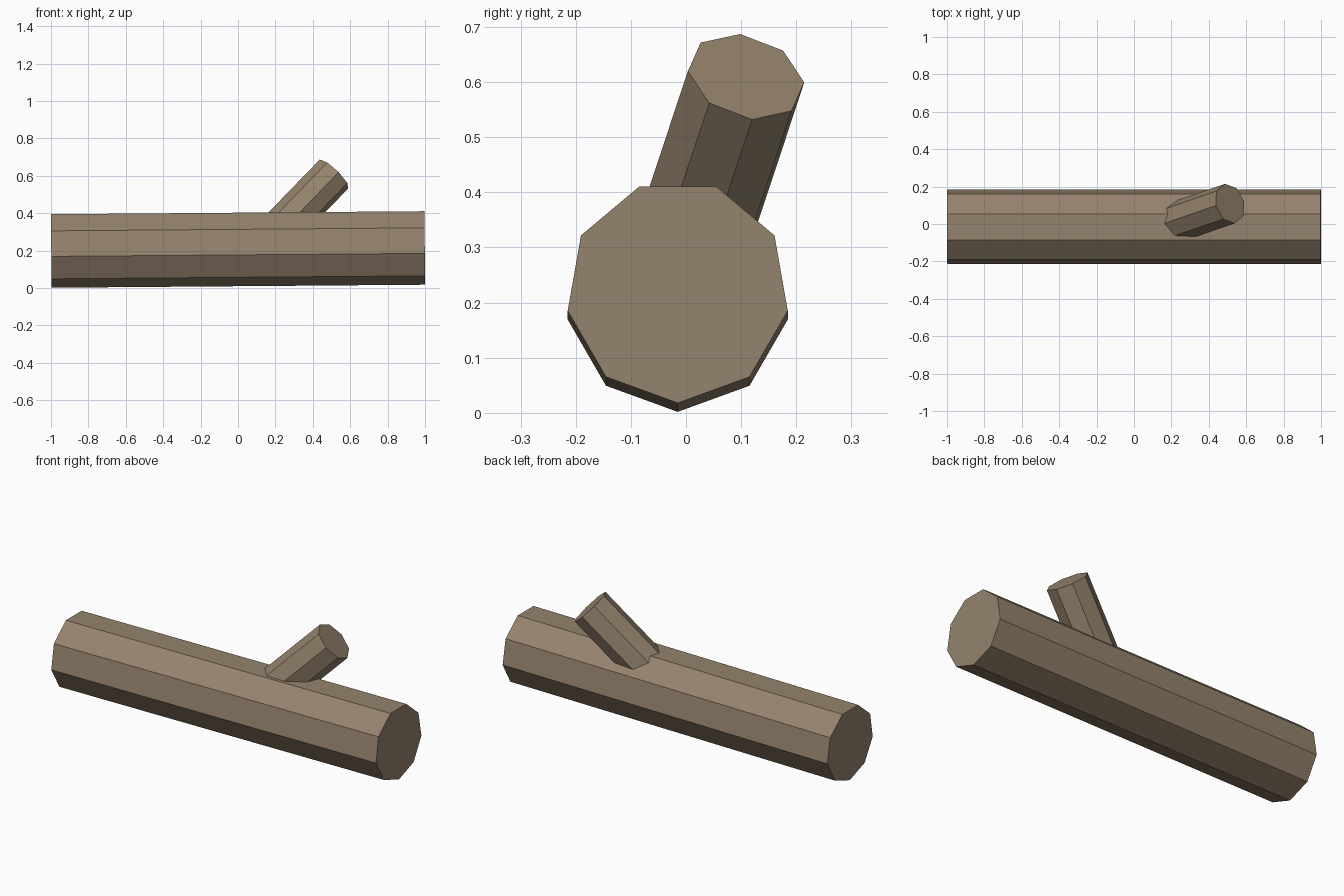
import bpy, bmesh, math
from mathutils import Vector

if "Cube" in bpy.data.objects:
    bpy.data.objects.remove(bpy.data.objects["Cube"])

bark = bpy.data.materials.new("bark_brown")
bark.diffuse_color = (0.30, 0.227, 0.153, 1)
bark.use_nodes = True
bark.node_tree.nodes["Principled BSDF"].inputs["Base Color"].default_value = bark.diffuse_color


def prism(name, start, end, spoke, sides):
    """Flat-faced closed prism from start to end; spoke points at the first corner."""
    start, end = Vector(start), Vector(end)
    axis = (end - start).normalized()
    radius = Vector(spoke).length
    u = Vector(spoke)
    u = (u - axis * u.dot(axis)).normalized() * radius
    w = axis.cross(u)
    bm = bmesh.new()
    rings = []
    for c in (start, end):
        rings.append([bm.verts.new(c + u * math.cos(a) + w * math.sin(a))
                      for a in (2 * math.pi * i / sides for i in range(sides))])
    for i in range(sides):
        j = (i + 1) % sides
        bm.faces.new((rings[0][i], rings[0][j], rings[1][j], rings[1][i]))
    bm.faces.new(rings[0][::-1])
    bm.faces.new(rings[1])
    bmesh.ops.recalc_face_normals(bm, faces=bm.faces)
    mesh = bpy.data.meshes.new(name)
    bm.to_mesh(mesh)
    bm.free()
    mesh.materials.append(bark)
    obj = bpy.data.objects.new(name, mesh)
    bpy.context.collection.objects.link(obj)
    return obj


# Fallen trunk: nine sides, corner down, rising slightly to the right
prism("trunk", (-0.9985, -0.015, 0.2045), (0.9985, -0.015, 0.2205), (0, 0, -0.2026), 9)

# Branch stub: eight sides, growing out of the trunk's core
tip = Vector((0.513, 0.109, 0.6095))
direction = Vector((0.677, 0.232, 0.698)).normalized()
prism("branch_stub", tip - direction * 0.573, tip, (-0.076, -0.011, 0.0775), 8)
